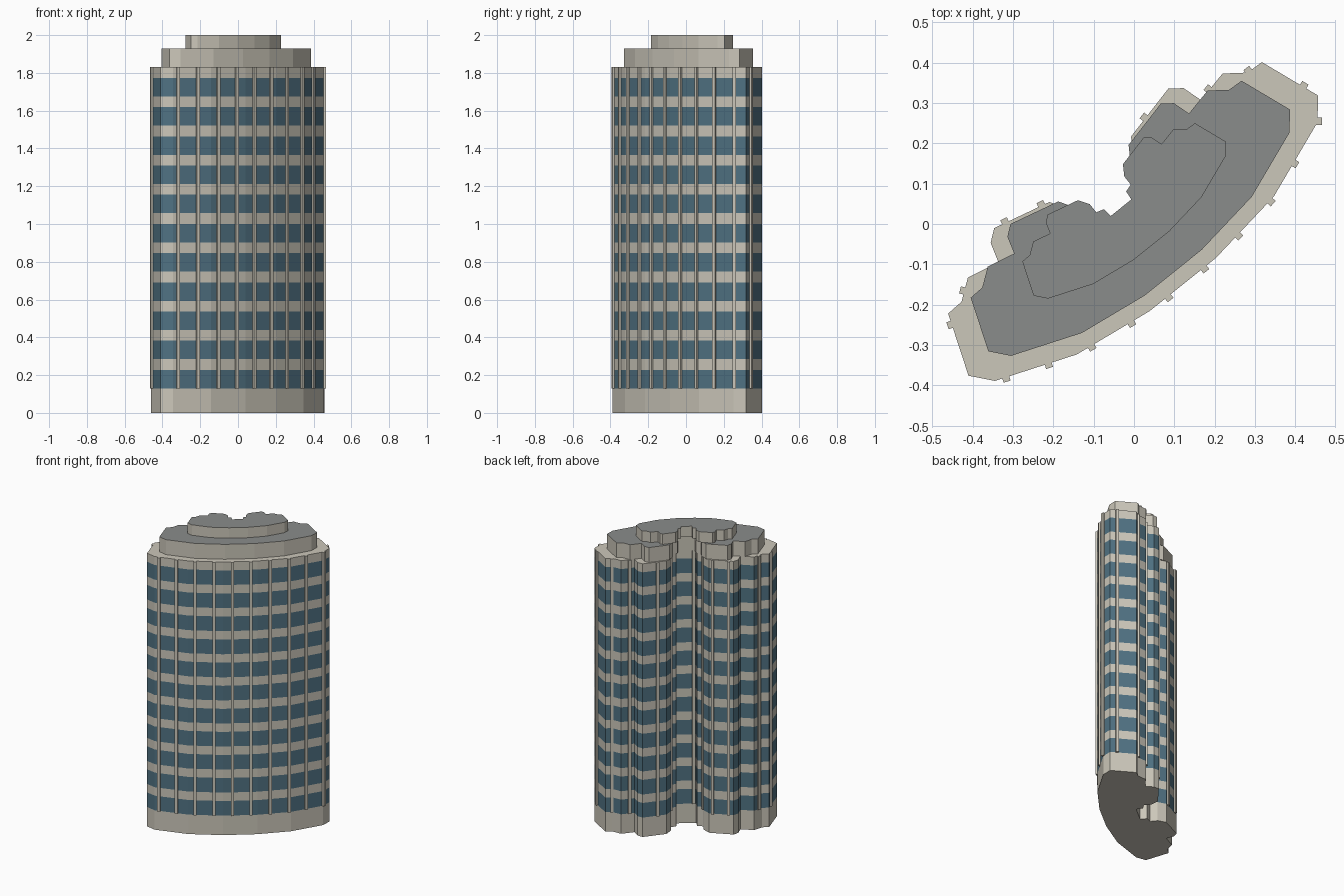
import bpy, bmesh
from mathutils import Vector

if "Cube" in bpy.data.objects:
    bpy.data.objects.remove(bpy.data.objects["Cube"])

# Plan axes: the tower is symmetric about a line turned from the y axis
U = Vector((0.78, 0.625))
V = Vector((-0.625, 0.78))


def to_world(s, t):
    return U * s + V * t


def material(name, color):
    m = bpy.data.materials.new(name)
    m.diffuse_color = (*color, 1.0)
    m.use_nodes = True
    m.node_tree.nodes["Principled BSDF"].inputs["Base Color"].default_value = m.diffuse_color
    return m


concrete = material("pale_concrete", (0.60, 0.57, 0.49))
glass = material("blue_glass", (0.08, 0.168, 0.225))
roof_grey = material("roof_grey", (0.255, 0.265, 0.258))

# Half floor plan, from the curved front round to the rear notch
HALF = [(0.105, -0.193), (0.313, -0.164), (0.513, -0.088), (0.556, -0.037),
        (0.499, 0.115), (0.455, 0.117), (0.405, 0.154), (0.322, 0.136),
        (0.307, 0.186), (0.277, 0.209), (0.130, 0.174), (0.100, 0.127),
        (0.100, 0.080), (0.064, 0.069), (0.060, 0.026)]
PLAN = HALF + [(-s, t) for s, t in reversed(HALF)]
PIVOT_T = 0.083


def outline(scale):
    return [to_world(s * scale, PIVOT_T + (t - PIVOT_T) * scale) for s, t in PLAN]


def stacked_prism(name, pts, levels, mats, wall_index, top_index):
    """Prism with a ring of wall faces between each pair of levels."""
    bm = bmesh.new()
    rings = [[bm.verts.new((p.x, p.y, z)) for p in pts] for z in levels]
    n = len(pts)
    for k in range(len(levels) - 1):
        for i in range(n):
            j = (i + 1) % n
            f = bm.faces.new((rings[k][i], rings[k][j], rings[k + 1][j], rings[k + 1][i]))
            f.material_index = wall_index(k)
    bm.faces.new(rings[0][::-1])
    bm.faces.new(rings[-1]).material_index = top_index
    return finish(name, bm, mats)


def finish(name, bm, mats):
    me = bpy.data.meshes.new(name)
    bm.to_mesh(me)
    bm.free()
    for m in mats:
        me.materials.append(m)
    ob = bpy.data.objects.new(name, me)
    bpy.context.collection.objects.link(ob)
    return ob


# Plinth and banded tower: glass strips alternate with concrete strips
BASE, TOP = 0.13, 1.83
FLOORS, PITCH, GLASS_H = 11, 0.1545, 0.098
body = outline(1.0)
stacked_prism("plinth", body, [0, BASE], [concrete], lambda k: 0, 0)
levels = []
for f in range(FLOORS):
    levels += [BASE + f * PITCH, BASE + f * PITCH + GLASS_H]
levels.append(TOP)
stacked_prism("tower_walls", body, levels, [concrete, glass],
              lambda k: 1 if k % 2 == 0 else 0, 0)

# Stepped roof tiers
for name, scale, z0, z1 in (("lower_roof_tier", 0.863, 1.83, 1.93),
                            ("upper_roof_tier", 0.55, 1.93, 2.0)):
    stacked_prism(name, outline(scale), [z0, z1], [concrete, roof_grey], lambda k: 0, 1)

# Vertical fins, snapped to the nearest wall
FINS = [(-0.455, -0.25), (-0.315, -0.39), (-0.21, -0.355), (-0.105, -0.305),
        (-0.01, -0.24), (0.08, -0.175), (0.17, -0.105), (0.26, -0.03),
        (0.335, 0.06), (0.39, 0.155), (0.455, 0.255), (0.425, 0.35),
        (0.28, 0.385), (0.19, 0.33), (0.025, 0.265), (-0.32, 0.005),
        (-0.425, -0.165)]
FINS = [Vector(p) for p in FINS]
FINS += [to_world(s, t) for s, t in ((0.1, 0.115), (-0.1, 0.115), (-0.045, 0.026), (-0.15, 0.18))]


def nearest_wall(p):
    best = None
    for i, a in enumerate(body):
        b = body[(i + 1) % len(body)]
        d = b - a
        h = max(0.0, min(1.0, (p - a).dot(d) / d.length_squared))
        q = a + d * h
        dist = (p - q).length
        if best is None or dist < best[0]:
            best = (dist, q, d.normalized())
    return best[1], best[2]


bm = bmesh.new()
HALF_W, OUT, IN = 0.009, 0.011, 0.006
for p in FINS:
    q, d = nearest_wall(p)
    n = Vector((d.y, -d.x))
    corners = [q - d * HALF_W - n * IN, q - d * HALF_W + n * OUT,
               q + d * HALF_W + n * OUT, q + d * HALF_W - n * IN]
    lo = [bm.verts.new((c.x, c.y, BASE)) for c in corners]
    hi = [bm.verts.new((c.x, c.y, TOP)) for c in corners]
    for i in range(4):
        j = (i + 1) % 4
        bm.faces.new((lo[i], lo[j], hi[j], hi[i]))
    bm.faces.new(lo[::-1])
    bm.faces.new(hi)
bmesh.ops.recalc_face_normals(bm, faces=bm.faces)
finish("wall_fins", bm, [concrete])
